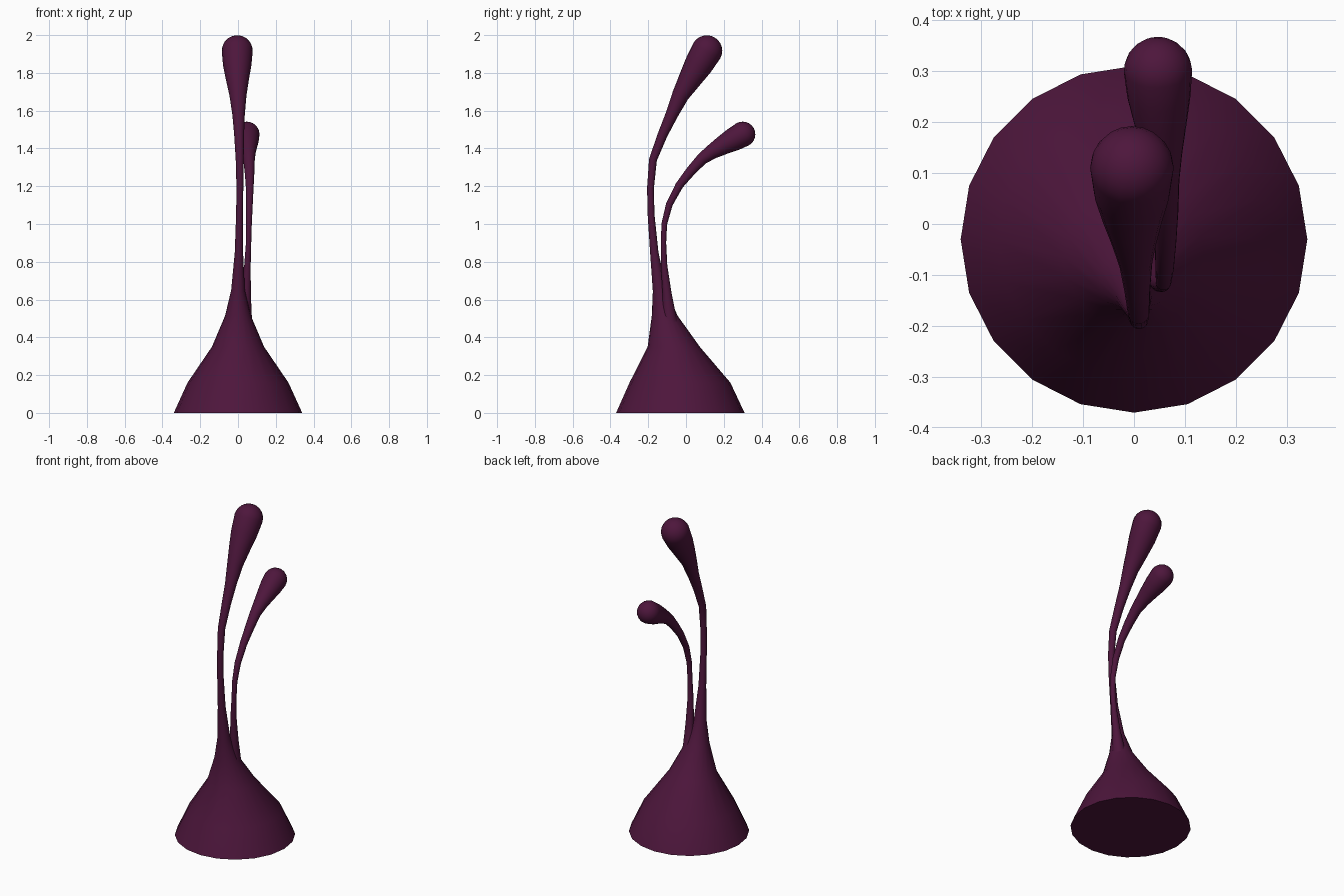
import bpy, bmesh, math
from mathutils import Vector

if "Cube" in bpy.data.objects:
    bpy.data.objects.remove(bpy.data.objects["Cube"])

SIDES = 20
mat = bpy.data.materials.new("dark_plum")
mat.diffuse_color = (0.075, 0.008, 0.045, 1)
mat.use_nodes = True
mat.node_tree.nodes["Principled BSDF"].inputs["Base Color"].default_value = mat.diffuse_color


def stalk(name, path, flat_rings=0, cap_steps=6):
    """Sweep a round section along (x, y, z, radius) points, ending in a round bulb."""
    pts = [Vector(p[:3]) for p in path]
    rad = [p[3] for p in path]
    tangents = []
    for i in range(len(pts)):
        a, b = pts[max(i - 1, 0)], pts[min(i + 1, len(pts) - 1)]
        tangents.append(Vector((0, 0, 1)) if i < flat_rings else (b - a).normalized())
    # hemispherical bulb end
    end, tip_dir, r = pts[-1], tangents[-1], rad[-1]
    for k in range(1, cap_steps):
        a = math.pi / 2 * k / cap_steps
        pts.append(end + tip_dir * r * math.sin(a))
        rad.append(r * math.cos(a))
        tangents.append(tip_dir)

    bm = bmesh.new()
    rings = []
    for p, t, rr in zip(pts, tangents, rad):
        u = (Vector((1, 0, 0)) - t * t.x).normalized()
        v = t.cross(u)
        rings.append([bm.verts.new(p + rr * (u * math.cos(a) + v * math.sin(a)))
                      for a in (2 * math.pi * k / SIDES for k in range(SIDES))])
    for lo, hi in zip(rings, rings[1:]):
        for k in range(SIDES):
            n = (k + 1) % SIDES
            bm.faces.new((lo[k], lo[n], hi[n], hi[k]))
    bm.faces.new(rings[0][::-1])
    tip = bm.verts.new(end + tip_dir * r)
    for k in range(SIDES):
        bm.faces.new((rings[-1][k], rings[-1][(k + 1) % SIDES], tip))
    bmesh.ops.recalc_face_normals(bm, faces=bm.faces)

    me = bpy.data.meshes.new(name)
    bm.to_mesh(me)
    bm.free()
    me.materials.append(mat)
    ob = bpy.data.objects.new(name, me)
    bpy.context.collection.objects.link(ob)
    bpy.ops.object.select_all(action='DESELECT')
    ob.select_set(True)
    bpy.context.view_layer.objects.active = ob
    bpy.ops.object.shade_smooth_by_angle(angle=math.radians(50))
    return ob


# Flared base running up into the tall stalk
stalk("base_and_tall_stalk", [
    (0, -0.03, 0, 0.34), (0, -0.032, 0.16, 0.267), (0, -0.065, 0.35, 0.138),
    (0, -0.113, 0.515, 0.068), (0, -0.14, 0.65, 0.036), (0.005, -0.168, 0.85, 0.022),
    (0.008, -0.185, 1.05, 0.018), (0.01, -0.188, 1.19, 0.018), (0.009, -0.175, 1.34, 0.021),
    (0.006, -0.125, 1.47, 0.026), (0.003, -0.075, 1.58, 0.033), (0, -0.03, 1.68, 0.045),
    (-0.003, 0.02, 1.765, 0.061), (-0.004, 0.065, 1.84, 0.075), (-0.004, 0.11, 1.917, 0.082),
], flat_rings=4)

# Shorter side stalk growing out of the base
stalk("short_stalk", [
    (0.015, -0.06, 0.36, 0.08), (0.036, -0.088, 0.5, 0.038), (0.044, -0.1, 0.63, 0.024),
    (0.05, -0.116, 0.78, 0.017), (0.056, -0.119, 0.9, 0.014), (0.058, -0.115, 1.0, 0.015),
    (0.06, -0.088, 1.105, 0.018), (0.062, -0.035, 1.205, 0.021), (0.061, 0.025, 1.28, 0.026),
    (0.058, 0.085, 1.345, 0.031), (0.055, 0.14, 1.384, 0.04), (0.052, 0.2, 1.42, 0.052),
    (0.049, 0.25, 1.447, 0.062), (0.047, 0.3, 1.475, 0.067),
])
